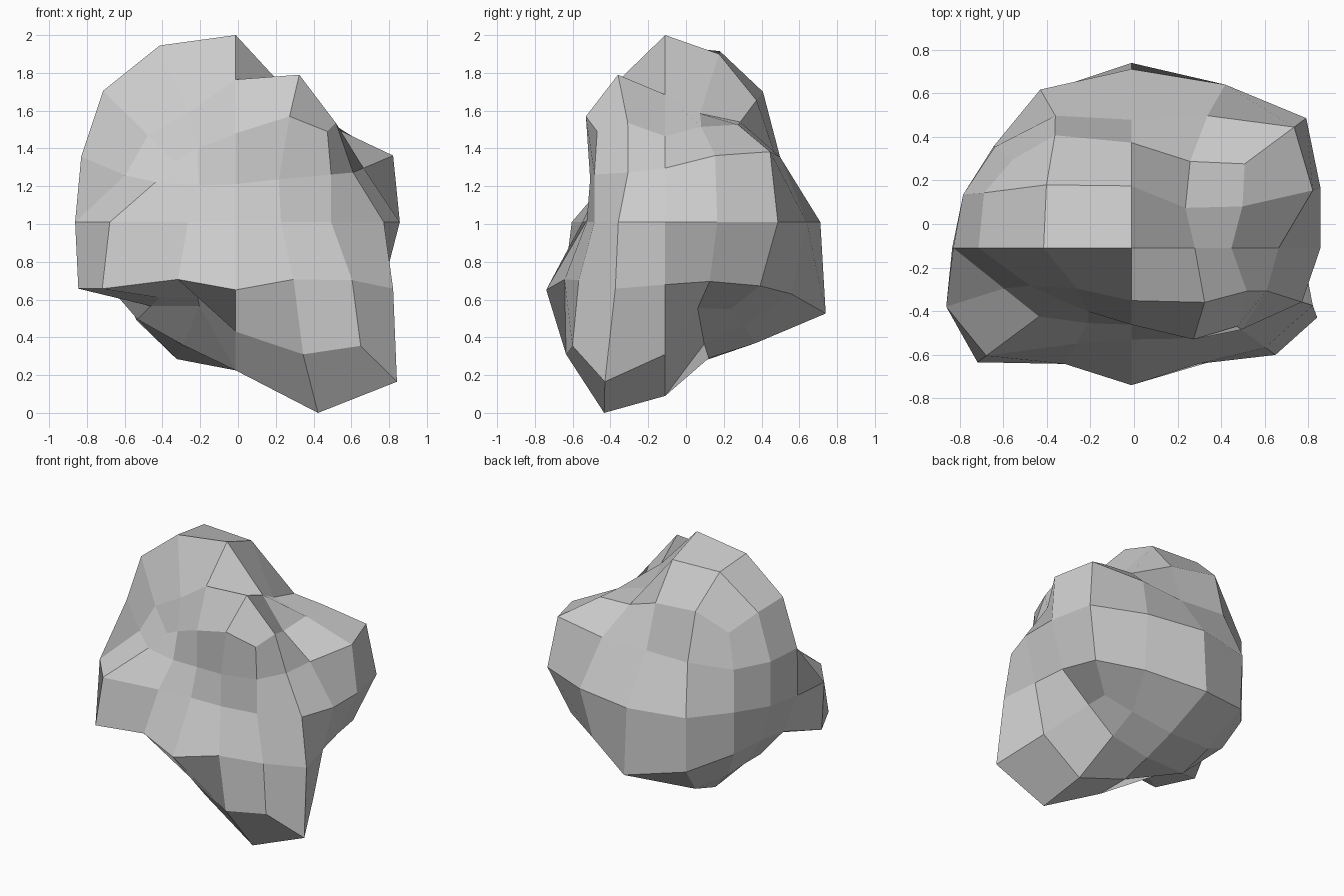
import bpy, bmesh
from mathutils import Vector

CENTRE = Vector((-0.012, -0.11, 1.01))
WIDTH, DEPTH = 1.01, 0.75         # the rock is flattened front to back

# Reach of the rock along each grid direction: layer (bottom to top) -> rows front to back.
# Full rows run left to right; two-value rows hold only the left and right sides.
REACH = {
    -2: [(.40, .395, .58, .70, .655), (.445, .445, .785, 1.01, .845), (.515, .65, .785, .92, .70),
         (.515, .725, .72, .645, .455), (.52, .64, .64, .55, .46)],
    -1: [(.70, .71, .84, .71, .61), (.825, .825), (.70, .775), (.67, .735),
         (.62, .95, 1.133, .89, .67)],
    0: [(.66, .585, .56, .555, .50), (.842, .776), (.815, .86), (.765, .86),
        (.625, .97, 1.095, 1.0, .795)],
    1: [(.42, .46, .47, .53, .50), (.58, .615), (.81, .67), (.765, .825),
        (.62, .81, .785, .81, .74)],
    2: [(.32, .39, .47, .56, .48), (.46, .58, .755, .78, .525), (.695, .935, .99, .675, .455),
        (.67, .905, .89, .575, .505), (.54, .69, .645, .53, .515)],
}


def rock_point(co):
    """Move a point of the 4x4x4 cube grid out to the rock surface."""
    i, j, k = (round(c) for c in co)
    row = REACH[k][j + 2]
    reach = row[i + 2] if len(row) == 5 else row[0 if i < 0 else 1]
    # spacing of a rounded (subdivided) cube: wider steps along its edges
    step = 0.427 if [abs(i), abs(j), abs(k)].count(2) == 1 else 0.504
    spread = {0: 0.0, 1: step, 2: 1.0}
    d = Vector([spread[abs(n)] * (1 if n > 0 else -1) for n in (i, j, k)])
    d.x *= WIDTH
    d.y *= DEPTH
    return CENTRE + d * reach


# Rock: gridded cube pushed out into a lumpy boulder
bm = bmesh.new()
bmesh.ops.create_cube(bm, size=4)
bmesh.ops.subdivide_edges(bm, edges=bm.edges[:], cuts=3, use_grid_fill=True)
for v in bm.verts:
    v.co = rock_point(v.co)
bmesh.ops.recalc_face_normals(bm, faces=bm.faces[:])
mesh = bpy.data.meshes.new("rock")
bm.to_mesh(mesh)
bm.free()
rock = bpy.data.objects.new("rock", mesh)
bpy.context.collection.objects.link(rock)
